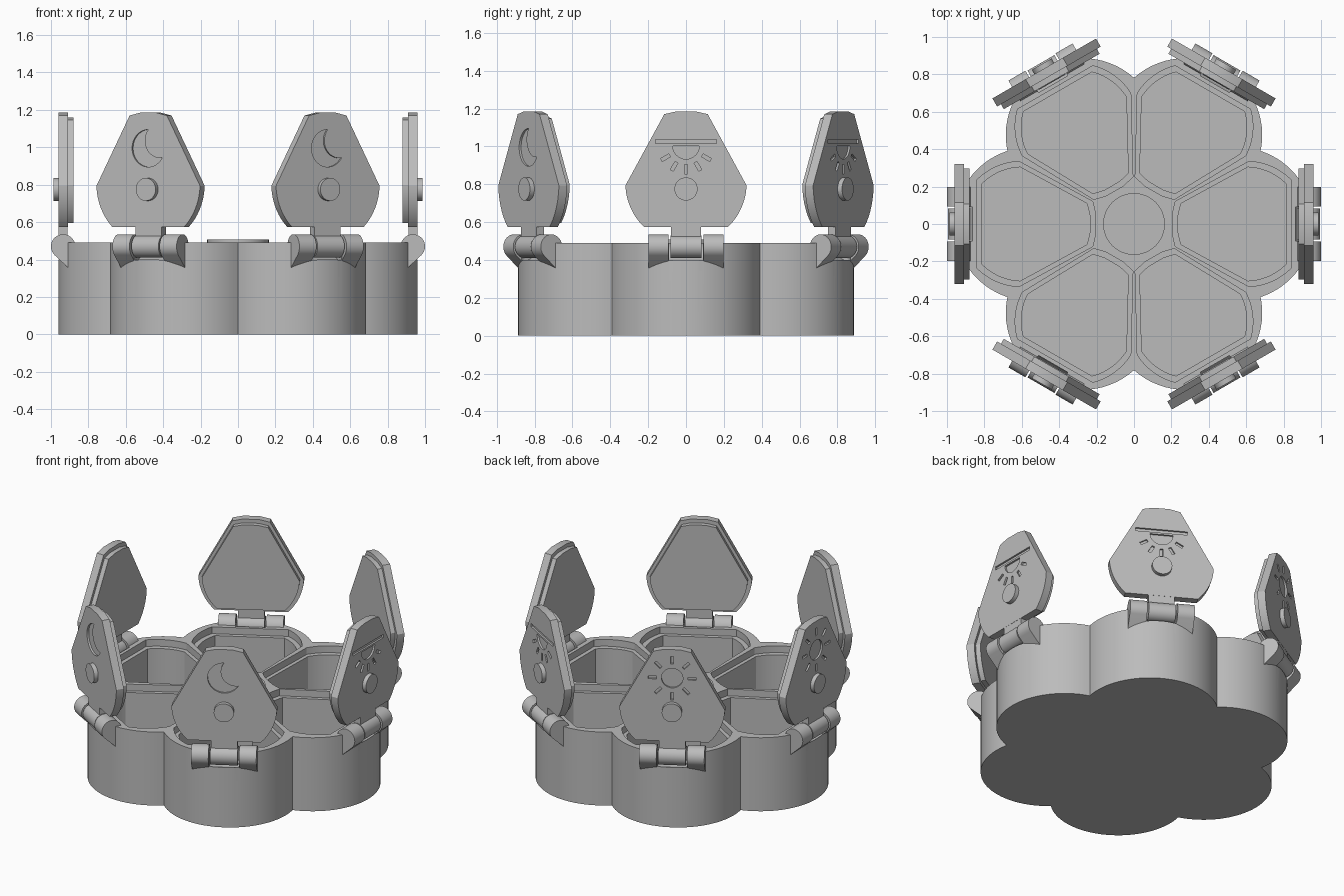
import bpy, bmesh
from math import cos, sin, radians, sqrt, atan2, degrees
from mathutils import Matrix

if "Cube" in bpy.data.objects:
    bpy.data.objects.remove(bpy.data.objects["Cube"])

grey = bpy.data.materials.new("plain_grey")
grey.use_nodes = True
grey.diffuse_color = (0.5, 0.5, 0.5, 1)
grey.node_tree.nodes["Principled BSDF"].inputs["Base Color"].default_value = (0.5, 0.5, 0.5, 1)

TOP, HX, HZ = 0.49, 0.935, 0.47          # rim height and hinge axis
PETAL_X, PETAL_R = 0.549, 0.411          # petal circle
LID_TOP = 0.495


def turn(deg, axis="Z"):
    return Matrix.Rotation(radians(deg), 4, axis)


HINGE = Matrix.Translation((HX, 0, HZ))
OPEN = HINGE @ turn(90, "Y") @ HINGE.inverted()   # swings a closed lid upright
ACROSS = turn(90, "X")                            # profile in x/z, extruded along y


def arc(cx, cy, r, a0, a1, n=24):
    steps = [radians(a0 + (a1 - a0) * i / n) for i in range(n + 1)]
    return [(cx + r * cos(a), cy + r * sin(a)) for a in steps]


def circle(cx, cy, r, n=48):
    return arc(cx, cy, r, 0, 360, n)[:-1]


def prism(name, outlines, lo, hi, matrices=(Matrix(),)):
    """Extrude every outline from lo to hi, once per matrix, into one object."""
    bm = bmesh.new()
    for m in matrices:
        for pts in outlines:
            low = [bm.verts.new(m @ Matrix.Translation((x, y, lo)).translation) for x, y in pts]
            high = [bm.verts.new(m @ Matrix.Translation((x, y, hi)).translation) for x, y in pts]
            bm.faces.new(low[::-1])
            bm.faces.new(high)
            for i in range(len(pts)):
                j = (i + 1) % len(pts)
                bm.faces.new((low[i], low[j], high[j], high[i]))
    bmesh.ops.recalc_face_normals(bm, faces=bm.faces)
    mesh = bpy.data.meshes.new(name)
    bm.to_mesh(mesh)
    bm.free()
    mesh.materials.append(grey)
    obj = bpy.data.objects.new(name, mesh)
    bpy.context.scene.collection.objects.link(obj)
    return obj


def cut(obj, cutter):
    cutter.hide_render = True
    mod = obj.modifiers.new("cut", "BOOLEAN")
    mod.operation, mod.solver, mod.object = "DIFFERENCE", "EXACT", cutter
    graph = bpy.context.evaluated_depsgraph_get()
    mesh = bpy.data.meshes.new_from_object(obj.evaluated_get(graph))
    obj.modifiers.clear()
    obj.data = mesh
    bpy.data.objects.remove(cutter)


def lid_outline(scale):
    half = [(0.22, 0.05), (0.235, 0.115)] + arc(0.6, 0, 0.32, 88, 44, 12)
    pts = half + [(x, -y) for x, y in reversed(half)]
    return [(0.55 + (x - 0.55) * scale, y * scale) for x, y in reversed(pts)]


def box(x0, x1, y):
    return [(x0, -y), (x1, -y), (x1, y), (x0, y)]


# Symbols, drawn as (sideways, up) around the symbol centre
def ray(deg, r0, r1, w=0.009):
    c, s = cos(radians(deg)), sin(radians(deg))
    return [(r * c - k * s, r * s + k * c) for r, k in ((r0, -w), (r1, -w), (r1, w), (r0, w))]


moon = [arc(0, 0, 0.1, 90, 330, 32) + arc(0.072, 0.041, 0.093, 279, 141, 24)[1:-1]]
half_sun = [[(-0.16, 0.02), (0.16, 0.02), (0.16, 0.042), (-0.16, 0.042)],
            arc(0, 0.008, 0.07, 180, 360)]
half_sun += [[(x, y + 0.008) for x, y in ray(a, 0.1, 0.15)] for a in range(-150, 0, 30)]
full_sun = [circle(0, 0, 0.065)] + [ray(a, 0.095, 0.145) for a in range(0, 360, 45)]
symbols = [half_sun, half_sun, full_sun, full_sun, moon, moon]

spins = [turn(60 * i) for i in range(6)]

# Flower-shaped body
reach = PETAL_X * cos(radians(30))
seam = reach + sqrt(reach ** 2 - PETAL_X ** 2 + PETAL_R ** 2)
spread = degrees(atan2(seam * 0.5, seam * cos(radians(30)) - PETAL_X))
flower = []
for spin in spins:
    for x, y in arc(PETAL_X, 0, PETAL_R, -spread, spread, 32)[:-1]:
        p = spin @ Matrix.Translation((x, y, 0)).translation
        flower.append((p.x, p.y))
body = prism("body", [flower], 0, TOP)

# Lid rebates, compartments and clearance for the moving knuckles
cut(body, prism("rebate_cutter", [lid_outline(1.045)], 0.445, 0.6, spins))
cut(body, prism("compartment_cutter", [lid_outline(0.95)], 0.05, 0.6, spins))
cut(body, prism("knuckle_cutter", [circle(HX, HZ, 0.074)], -0.09, 0.09,
                [s @ ACROSS for s in spins]))

# Centre button with a shallow dish
button = prism("centre_button", [circle(0, 0, 0.165, 64)], 0.48, 0.508)
cut(button, prism("dish_cutter", [circle(0, 0, 0.125, 64)], 0.503, 0.6))

parts = [body, button]
support = arc(HX, HZ, 0.065, -45, 180) + [(0.87, 0.32)]
for i, spin in enumerate(spins):
    swing = [spin @ OPEN]
    across = [spin @ ACROSS]
    # Lid plate with engraved symbol
    lid = prism(f"lid_{i}", [lid_outline(1)], 0.445, LID_TOP, swing)
    marks = [[(0.41 - up, side) for side, up in pts] for pts in symbols[i]]
    cut(lid, prism("symbol_cutter", marks, LID_TOP - 0.012, 0.6, swing))
    parts += [
        lid,
        prism(f"lid_plug_{i}", [lid_outline(0.925)], 0.415, 0.455, swing),
        prism(f"lid_knob_{i}", [circle(0.63, 0, 0.061)], 0.485, 0.522, swing),
        prism(f"lid_neck_{i}", [box(0.81, HX, 0.08)], 0.446, 0.494, swing),
        # Hinge barrels
        prism(f"lid_knuckle_{i}", [circle(HX, HZ, 0.06)], -0.083, 0.083, across),
        prism(f"hinge_support_left_{i}", [support], 0.093, 0.198, across),
        prism(f"hinge_support_right_{i}", [support], -0.198, -0.093, across),
    ]

# Smooth curved walls, crisp edges
bpy.ops.object.select_all(action="DESELECT")
for obj in parts:
    obj.select_set(True)
bpy.context.view_layer.objects.active = body
bpy.ops.object.shade_smooth_by_angle(angle=radians(25))
